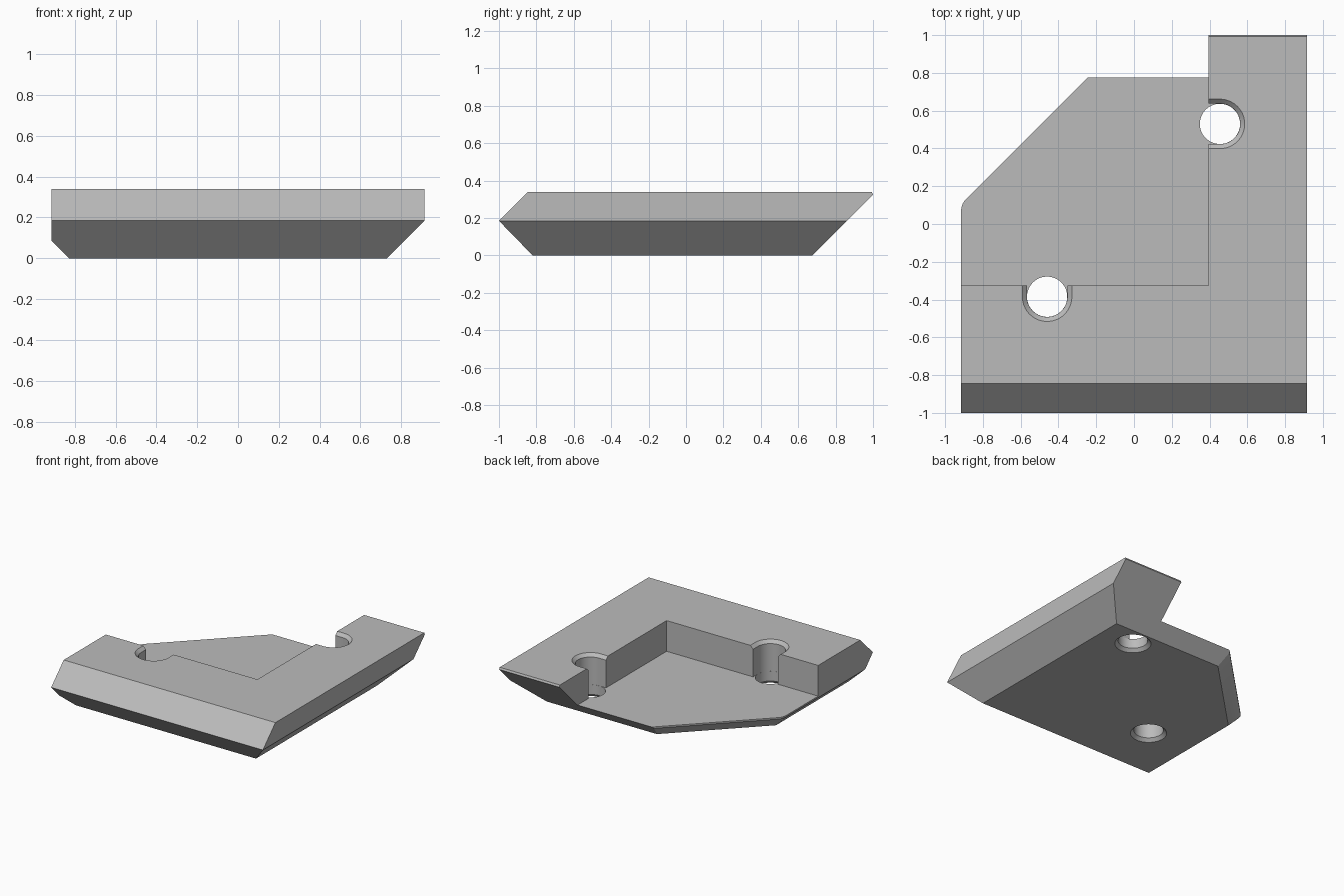
import bpy, bmesh
from math import cos, sin, pi, radians
from mathutils import Vector

cube = bpy.data.objects.get("Cube")
if cube:
    bpy.data.objects.remove(cube)

HALF_W, TOP, FLOOR = 0.915, 0.34, 0.10   # half width, top height, pocket floor
HOLE_R, LIP = 0.107, 0.024               # screw hole radius and its chamfer


def finish(name, bm):
    bmesh.ops.recalc_face_normals(bm, faces=bm.faces)
    mesh = bpy.data.meshes.new(name)
    bm.to_mesh(mesh)
    bm.free()
    obj = bpy.data.objects.new(name, mesh)
    bpy.context.collection.objects.link(obj)
    return obj


def loft(name, rings):
    """Closed solid through rings of equal point count."""
    bm = bmesh.new()
    loops = [[bm.verts.new(p) for p in ring] for ring in rings]
    n = len(loops[0])
    for a, b in zip(loops, loops[1:]):
        for i in range(n):
            j = (i + 1) % n
            bm.faces.new((a[i], a[j], b[j], b[i]))
    bm.faces.new(loops[0])
    bm.faces.new(loops[-1])
    return finish(name, bm)


def slice_off(bm, point, normal):
    """Remove everything on the normal side of a plane and cap the cut."""
    geom = bm.verts[:] + bm.edges[:] + bm.faces[:]
    cut = bmesh.ops.bisect_plane(bm, geom=geom, plane_co=point, plane_no=normal,
                                 clear_outer=True)["geom_cut"]
    edges = [e for e in cut if isinstance(e, bmesh.types.BMEdge)]
    if edges:
        bmesh.ops.holes_fill(bm, edges=edges, sides=0)


def subtract(body, cutter):
    cutter.hide_render = True
    mod = body.modifiers.new("cut", "BOOLEAN")
    mod.operation, mod.solver, mod.object = "DIFFERENCE", "EXACT", cutter
    bpy.context.view_layer.objects.active = body
    bpy.ops.object.modifier_apply(modifier=mod.name)
    bpy.data.objects.remove(cutter)


# Slab with pointed front edge and undercut back, extruded across the width
profile = [(-0.82, 0), (0.675, 0), (1, 0.325), (0.993, TOP), (-0.845, TOP), (-1, 0.185)]
body = loft("corner_bracket", [[(x, y, z) for y, z in profile] for x in (-HALF_W, HALF_W)])

# Bevelled right side, then the left side rounding into the diagonal corner
bm = bmesh.new()
bm.from_mesh(body.data)
slice_off(bm, Vector((HALF_W, 0, 0.185)), Vector((1, 0, -1)))
round_r, centre = 0.087, Vector((-0.828, 0.07, 0.088))
for step in range(7):
    a = radians(180 - 7.5 * step)
    out = Vector((cos(a), sin(a), 0))
    if step:
        slice_off(bm, centre + out * round_r, out)
    slice_off(bm, centre + out * round_r, out - Vector((0, 0, 1)))
bmesh.ops.recalc_face_normals(bm, faces=bm.faces)
bm.to_mesh(body.data)
bm.free()

# Pocket leaving an L-shaped raised border
pocket = [(-2, -0.325), (0.395, -0.325), (0.395, 2), (-2, 2)]
subtract(body, loft("pocket_cutter", [[(x, y, z) for x, y in pocket] for z in (FLOOR, 1)]))


# Screw holes: a slot open to the pocket above the floor, a round hole below
def slot_ring(x, y, r, z, facing):
    pts = []
    for i in range(33):
        a = facing + pi / 2 + pi * i / 32
        pts.append((x + r * cos(a), y + r * sin(a), z))
    for side in (-1, 1):
        a = facing + side * pi / 2
        pts.append((x + r * cos(a) + 0.15 * cos(facing),
                    y + r * sin(a) + 0.15 * sin(facing), z))
    return pts


def round_ring(x, y, r, z):
    return [(x + r * cos(2 * pi * i / 64), y + r * sin(2 * pi * i / 64), z) for i in range(64)]


for x, y, facing in ((-0.46, -0.385, pi / 2), (0.455, 0.53, pi)):
    levels = [(HOLE_R, FLOOR), (HOLE_R, TOP - LIP), (HOLE_R + 2 * LIP, TOP + LIP)]
    subtract(body, loft("slot_cutter", [slot_ring(x, y, r, z, facing) for r, z in levels]))
    r = HOLE_R - 0.0005
    levels = [(r + 2 * LIP, -LIP), (r, LIP), (r, 0.2)]
    subtract(body, loft("hole_cutter", [round_ring(x, y, r, z) for r, z in levels]))

# Plain grey finish
grey = bpy.data.materials.new("plain_grey")
grey.use_nodes = True
colour = (0.5, 0.5, 0.5, 1)
grey.diffuse_color = colour
grey.node_tree.nodes["Principled BSDF"].inputs["Base Color"].default_value = colour
body.data.materials.clear()
body.data.materials.append(grey)

bpy.ops.object.select_all(action="DESELECT")
body.select_set(True)
bpy.context.view_layer.objects.active = body
bpy.ops.object.shade_smooth_by_angle(angle=radians(25))
